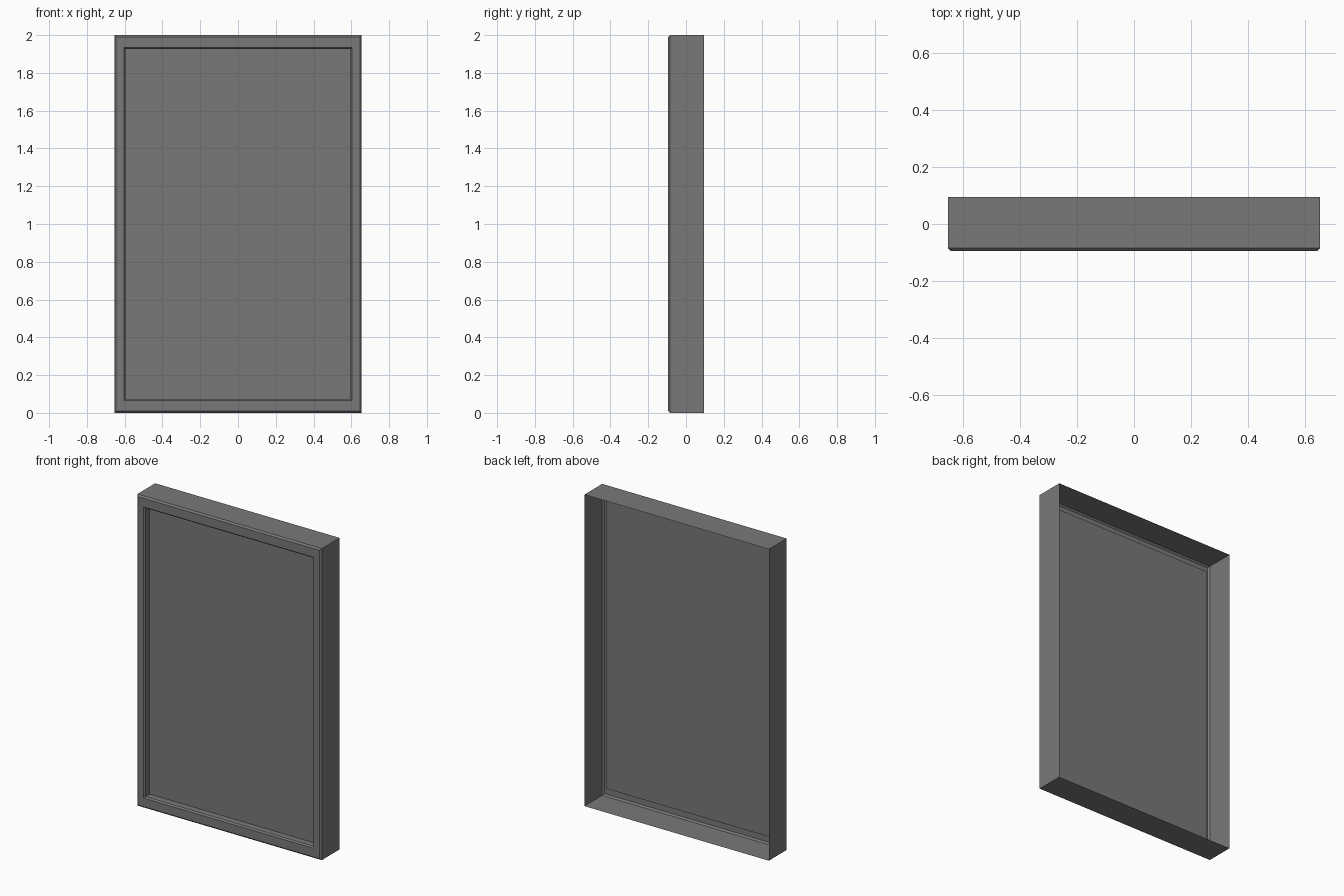
import bpy, bmesh

cube = bpy.data.objects.get("Cube")
if cube:
    bpy.data.objects.remove(cube, do_unlink=True)

HALF_W, HALF_D, HEIGHT = 0.655, 0.095, 2.0

# One plain grey for the whole shell
grey = bpy.data.materials.new("mid_grey")
grey.use_nodes = True
colour = (0.19, 0.19, 0.19, 1)
grey.diffuse_color = colour
grey.node_tree.nodes["Principled BSDF"].inputs["Base Color"].default_value = colour

# Profile from the open back rim to the recessed panel: (side inset, end inset, y)
profile = [
    (0, 0, HALF_D),                     # open back rim
    (0, 0, -HALF_D + 0.01),             # outer wall
    (0.01, 0.01, -HALF_D),              # outer bevel
    (0.051, 0.066, -HALF_D),            # flat frame face
    (0.059, 0.074, -HALF_D + 0.009),    # inner bevel
    (0.059, 0.074, -HALF_D + 0.05),     # recess wall
]

bm = bmesh.new()


def ring(side, end, y):
    x = HALF_W - side
    corners = [(-x, end), (x, end), (x, HEIGHT - end), (-x, HEIGHT - end)]
    return [bm.verts.new((cx, y, cz)) for cx, cz in corners]


# Thin shell lofted along the profile, left open at the back
rings = [ring(*p) for p in profile]
for a, b in zip(rings, rings[1:]):
    for i in range(4):
        j = (i + 1) % 4
        bm.faces.new((a[i], a[j], b[j], b[i]))

# Recessed panel, facing the front
bm.faces.new(rings[-1])

mesh = bpy.data.meshes.new("framed_panel")
bm.to_mesh(mesh)
bm.free()
mesh.materials.append(grey)
panel = bpy.data.objects.new("framed_panel", mesh)
bpy.context.collection.objects.link(panel)
